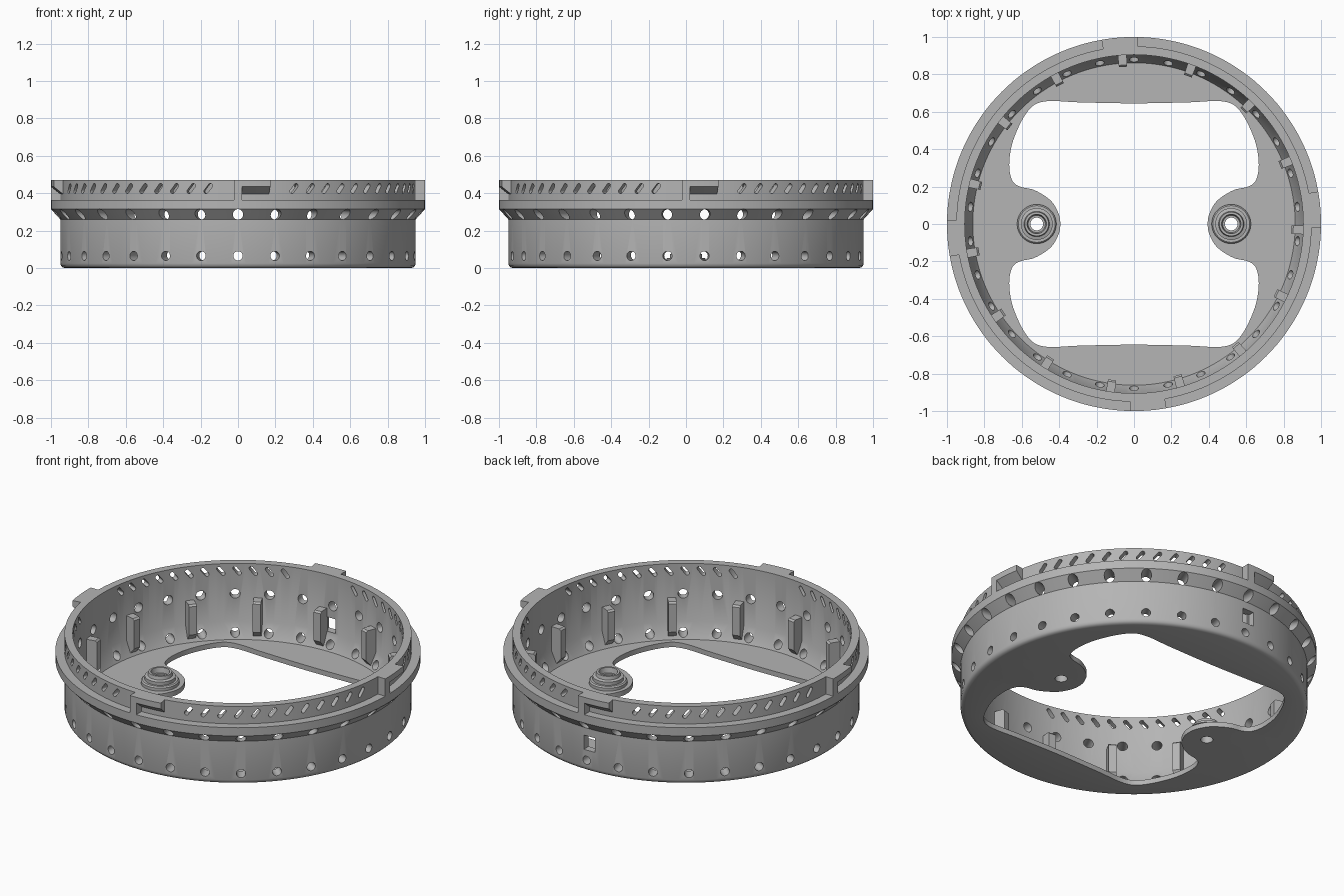
import bpy, bmesh, math
from math import sin, cos, radians, pi
from mathutils import Matrix, Vector

old = bpy.data.objects.get("Cube")
if old:
    bpy.data.objects.remove(old, do_unlink=True)

GREY = (0.46, 0.46, 0.46, 1)
mat = bpy.data.materials.new("plain grey")
mat.use_nodes = True
mat.diffuse_color = GREY
bsdf = mat.node_tree.nodes["Principled BSDF"]
bsdf.inputs["Base Color"].default_value = GREY
bsdf.inputs["Roughness"].default_value = 0.6


def make(name, bm):
    bmesh.ops.recalc_face_normals(bm, faces=bm.faces[:])
    mesh = bpy.data.meshes.new(name)
    bm.to_mesh(mesh)
    bm.free()
    mesh.materials.append(mat)
    obj = bpy.data.objects.new(name, mesh)
    bpy.context.collection.objects.link(obj)
    return obj


def activate(obj):
    bpy.ops.object.select_all(action='DESELECT')
    obj.select_set(True)
    bpy.context.view_layer.objects.active = obj


def smooth(obj):
    activate(obj)
    bpy.ops.object.shade_smooth_by_angle(angle=radians(30))


def revolve(bm, profile, start=0, end=360, steps=144):
    """Sweep a closed (radius, z) profile around z, capping partial sweeps."""
    full = end - start >= 360
    rings = []
    for i in range(steps if full else steps + 1):
        a = radians(start + (end - start) * i / steps)
        rings.append([bm.verts.new((r * cos(a), r * sin(a), z)) for r, z in profile])
    n = len(profile)
    for i in range(steps):
        p, q = rings[i], rings[(i + 1) % len(rings)]
        for j in range(n):
            k = (j + 1) % n
            bm.faces.new((p[j], q[j], q[k], p[k]))
    if not full:
        bm.faces.new(rings[0])
        bm.faces.new(rings[-1])


def prism(bm, outline, low, high, matrix=Matrix()):
    """Extrude a 2D outline along local z between low and high."""
    a, b = [[bm.verts.new(matrix @ Vector((x, y, w))) for x, y in outline]
            for w in (low, high)]
    bm.faces.new(a)
    bm.faces.new(b)
    for i in range(len(a)):
        k = (i + 1) % len(a)
        bm.faces.new((a[i], a[k], b[k], b[i]))


def radial(deg, z):
    """Frame with x along the wall, y up and z pointing outward."""
    a = radians(deg)
    return Matrix(((-sin(a), 0, cos(a), 0), (cos(a), 0, sin(a), 0),
                   (0, 1, 0, z), (0, 0, 0, 1)))


def capsule(radius, half=0.0, tilt=0.0, n=16):
    """Round hole, or a tilted slot when half is not zero."""
    pts = []
    for i in range(n):
        a = 2 * pi * (i + 0.5) / n
        x, y = radius * cos(a), radius * sin(a)
        x += half if x > 0 else -half
        pts.append((x * cos(tilt) - y * sin(tilt), x * sin(tilt) + y * cos(tilt)))
    return pts


def smooth_loop(pts, sub=6):
    """Closed Catmull-Rom curve."""
    out, n = [], len(pts)
    for i in range(n):
        p0, p1, p2, p3 = [Vector(pts[(i + k - 1) % n]) for k in range(4)]
        for s in range(sub):
            t = s / sub
            out.append(0.5 * (2 * p1 + (p2 - p0) * t + (2 * p0 - 5 * p1 + 4 * p2 - p3) * t * t
                              + (3 * p1 - p0 - 3 * p2 + p3) * t ** 3))
    return out


# Ring wall with flared flange, and the floor plate
bm = bmesh.new()
revolve(bm, [(0.2, 0), (0.925, 0), (0.938, 0.004), (0.946, 0.012), (0.95, 0.025),
             (0.95, 0.26), (1.0, 0.315), (1.0, 0.365), (0.95, 0.365), (0.95, 0.47),
             (0.905, 0.47), (0.905, 0.12), (0.862, 0.03), (0.2, 0.03)])
body = make("ring_body", bm)

# Cutter: central opening
bm = bmesh.new()
quarter = [(0, 0.645), (0.28, 0.65), (0.48, 0.655), (0.57, 0.6), (0.645, 0.45),
           (0.667, 0.32), (0.652, 0.235), (0.61, 0.2), (0.53, 0.18), (0.445, 0.125),
           (0.403, 0.055)]
tip = [(0.394, 0)]
upper = quarter + tip
lower = [(x, -y) for x, y in reversed(quarter)]
right = upper + lower
left = [(-x, y) for x, y in reversed(right[1:-1])]
prism(bm, smooth_loop(right + left), -0.1, 0.08)

# Cutter: two rows of round holes
for i in range(30):
    prism(bm, capsule(0.025), 0.85, 1.1, radial(12 * i - 90, 0.065))
    prism(bm, capsule(0.028), 0.85, 1.1, radial(12 * i - 90, 0.287))

# Cutter: slanted slots, a dozen per quadrant
for q in range(4):
    for i in range(12):
        deg = 90 * q - 90 + 18.4 + 5.63 * i
        prism(bm, capsule(0.012, 0.019, radians(52)), 0.85, 1.1, radial(deg, 0.425))

# Cutter: square port in the back wall, and screw holes
prism(bm, [(-0.037, -0.043), (0.037, -0.043), (0.037, 0.043), (-0.037, 0.043)],
      0.85, 1.1, radial(91.2, 0.17))
for side in (-1, 1):
    prism(bm, capsule(0.034, n=24), -0.1, 0.1, Matrix.Translation((side * 0.52, 0, 0)))
cutter = make("hole_cutter", bm)

mod = body.modifiers.new("holes", 'BOOLEAN')
mod.operation = 'DIFFERENCE'
mod.solver = 'EXACT'
mod.object = cutter
activate(body)
bpy.ops.object.modifier_apply(modifier=mod.name)
bpy.data.objects.remove(cutter, do_unlink=True)
smooth(body)

# Stepped screw bosses on the two lobes
for side, name in ((-1, "right_boss"), (1, "left_boss")):
    bm = bmesh.new()
    revolve(bm, [(0.034, 0.005), (0.105, 0.005), (0.105, 0.048), (0.098, 0.055),
                 (0.085, 0.055), (0.085, 0.075), (0.068, 0.08), (0.064, 0.1),
                 (0.052, 0.1), (0.046, 0.07), (0.034, 0.07)], steps=40)
    boss = make(name, bm)
    boss.location.x = side * 0.52
    smooth(boss)

# Upright tabs inside the wall
bm = bmesh.new()
for i in range(15):
    deg = 22 + 24 * i
    revolve(bm, [(0.842, 0.085), (0.842, 0.255), (0.852, 0.265), (0.915, 0.265),
                 (0.915, 0.05), (0.875, 0.045)], deg - 1.5, deg + 1.5, 1)
make("inner_tabs", bm)

# Bayonet hooks: a short post with an overhanging wedge bar
bm = bmesh.new()
for q in range(4):
    deg = 90 * q - 90
    revolve(bm, [(0.94, 0.36), (1.0, 0.36), (1.0, 0.47), (0.94, 0.47)],
            deg - 1.3, deg + 1.2, 2)
    revolve(bm, [(0.94, 0.387), (1.0, 0.435), (1.0, 0.47), (0.94, 0.47)],
            deg + 1.2, deg + 10, 7)
smooth(make("bayonet_hooks", bm))
